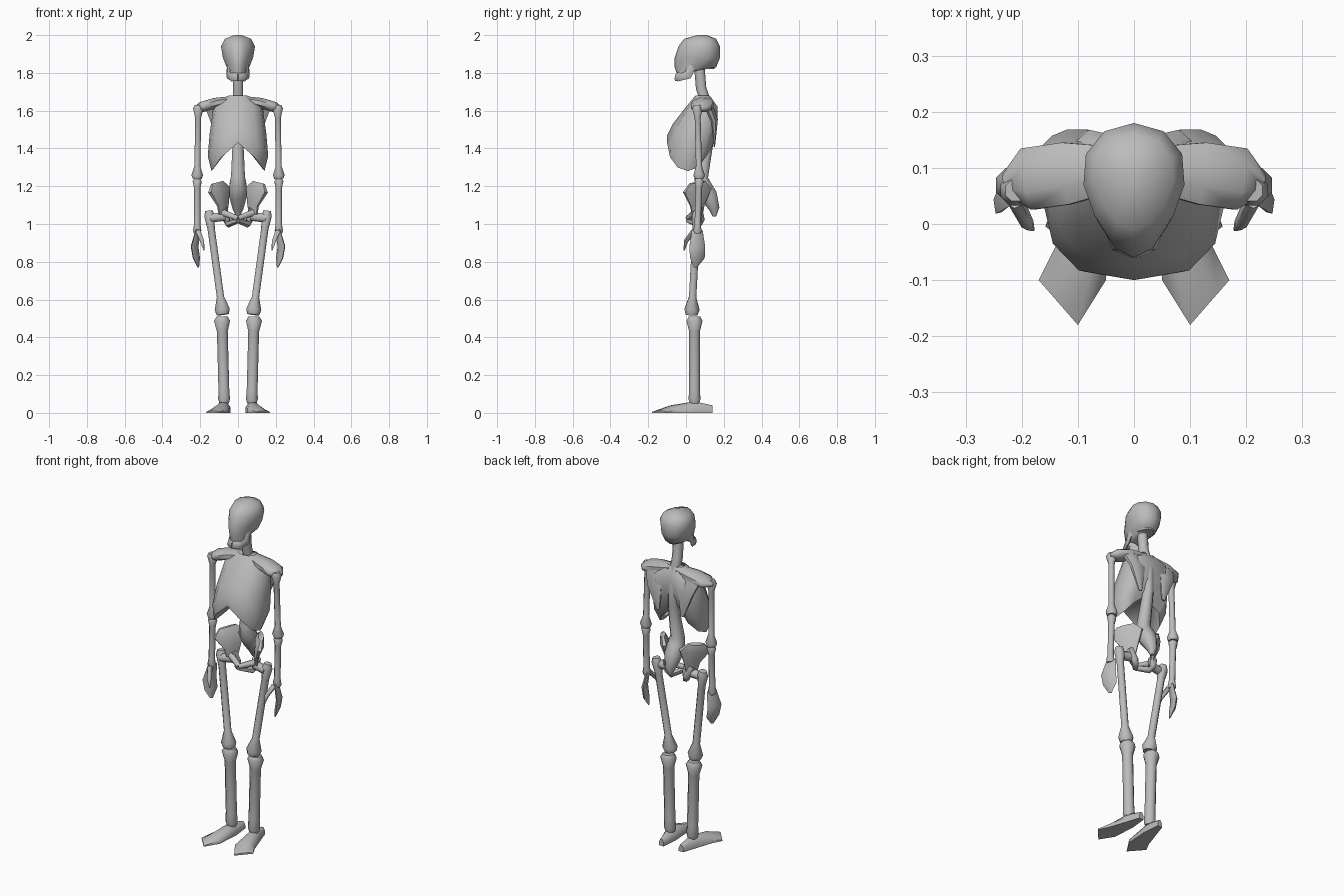
import bpy, bmesh
from math import sin, cos, pi, tau
from mathutils import Vector

if "Cube" in bpy.data.objects:
    bpy.data.objects.remove(bpy.data.objects["Cube"])

bone_grey = bpy.data.materials.new("bone_grey")
bone_grey.use_nodes = True
shader = bone_grey.node_tree.nodes["Principled BSDF"]
bone_grey.diffuse_color = shader.inputs["Base Color"].default_value = (.5, .5, .5, 1)


def skin(name, rings, closed=True, tip=None, mirror=True):
    """Join successive rings of points; a tip closes the last ring as a fan."""
    bm = bmesh.new()
    rows = [[bm.verts.new(point) for point in ring] for ring in rings]
    count = len(rows[0])
    pairs = [(i, (i + 1) % count) for i in range(count if closed else count - 1)]
    for low, high in zip(rows, rows[1:]):
        for i, j in pairs:
            bm.faces.new((low[i], low[j], high[j], high[i]))
    if tip:
        apex = bm.verts.new(tip)
        for i, j in pairs:
            bm.faces.new((rows[-1][i], rows[-1][j], apex))
    else:
        bm.faces.new(rows[0])
        bm.faces.new(rows[-1])
    bmesh.ops.recalc_face_normals(bm, faces=bm.faces)
    mesh = bpy.data.meshes.new(name)
    bm.to_mesh(mesh)
    bm.free()
    mesh.materials.append(bone_grey)
    part = bpy.data.objects.new(name, mesh)
    bpy.context.collection.objects.link(part)
    if mirror:
        part.modifiers.new("Mirror", "MIRROR")
    bpy.ops.object.select_all(action="DESELECT")
    part.select_set(True)
    bpy.context.view_layer.objects.active = part
    bpy.ops.object.shade_smooth_by_angle(angle=pi / 3)


def tube(name, stations, ref=(0, 1, 0), flat=1, sides=8, mirror=True):
    """Loft ellipses along a path of (x, y, z, radius); flat widens them toward ref."""
    centres = [Vector(station[:3]) for station in stations]
    last = len(centres) - 1
    rings = []
    for k, centre in enumerate(centres):
        radius = stations[k][3]
        along = centres[min(k + 1, last)] - centres[max(k - 1, 0)]
        across = Vector(ref).cross(along).normalized()
        wide = along.cross(across).normalized() * flat
        angles = [tau * (i + .5) / sides for i in range(sides)]
        rings.append([centre + (across * cos(a) + wide * sin(a)) * radius for a in angles])
    skin(name, rings, mirror=mirror)


def long_bone(name, start, end, top, shaft, bottom):
    """A straight shaft with a rounded knob at each end."""
    start, end = Vector(start), Vector(end)
    profile = [(0, top * .7), (.05, top), (.17, shaft),
               (.83, shaft), (.95, bottom), (1, bottom * .8)]
    tube(name, [(*start.lerp(end, f), radius) for f, radius in profile])


def half_oval(front, back, half, power=1, taper=0):
    """Points from the front centre round the left side to the back centre."""
    middle, reach = (front + back) / 2, (back - front) / 2
    for i in range(7):
        a = pi * i / 6
        width = half * max(sin(a), 0) ** power * (1 - taper * cos(a))
        yield a, (width if 0 < i < 6 else 0), middle - reach * cos(a)


# Skull: levels of height, front, back and half width, narrower at the face
skull = []
for z, front, back, half in [(1.8, -.05, 0, .04), (1.83, -.06, .16, .06),
                             (1.88, -.06, .18, .08), (1.94, -.04, .18, .09),
                             (1.98, -.01, .16, .07), (2, .06, .11, .02)]:
    skull.append([(x, y, z) for a, x, y in half_oval(front, back, half, taper=.2)])
skin("skull", skull, closed=False, tip=(0, .08, 2))

# Skull base and jaw
skull_base = [[(x, y, z) for a, x, y in half_oval(-.03, .15, half)]
              for z, half in [(1.84, .06), (1.82, .05)]]
skin("skull_base", skull_base, closed=False, tip=(0, .06, 1.82))
tube("jaw", [(.05, .03, 1.84, .01), (.05, .01, 1.79, .01),
             (.03, -.04, 1.78, .01), (0, -.05, 1.78, .01)],
     ref=(0, .3, 1), flat=2.5, sides=6)

# Spine from skull to tailbone
spine = [(.07, 1.84, .03), (.08, 1.72, .03), (.12, 1.6, .03), (.12, 1.45, .03),
         (.08, 1.25, .04), (.09, 1.2, .05), (.12, 1.15, .05), (.15, 1.08, .03), (.15, 1.04, .01)]
tube("spine", [(0, *station) for station in spine], mirror=False)

# Ribcage: lower levels dip at the sides, and the back has a groove at the spine
ribs = []
for z, front, back, half in [(1.68, .05, .13, .05), (1.62, 0, .18, .13),
                             (1.53, -.07, .18, .15), (1.47, -.1, .16, .16),
                             (1.43, -.1, .12, .14)]:
    dip = max(0, 1.58 - z)
    groove = (back - front) / 6
    ribs.append([(x, y - (groove if a == pi else 0), z - dip * sin(a))
                 for a, x, y in half_oval(front, back, half, power=.7)])
skin("ribcage", ribs, closed=False, tip=(0, .06, 1.46))

# Shoulders
tube("shoulder", [(.02, .1, 1.66, .02), (.12, .09, 1.64, .03),
                  (.19, .08, 1.62, .03), (.23, .07, 1.61, .01)], flat=2)
tube("shoulder_blade", [(.12, .12, 1.63, .06), (.1, .15, 1.55, .05),
                        (.08, .15, 1.41, .01)], flat=.4)

# Arms
elbow, wrist = (.216, .07, 1.24), (.216, .06, .95)
long_bone("upper_arm", (.21, .06, 1.63), elbow, .03, .017, .033)
long_bone("forearm", elbow, wrist, .026, .018, .024)
tube("hand", [(.21, .06, .97, .01), (.23, .06, .88, .015),
              (.22, .06, .82, .014), (.21, .05, .77, .003)],
     ref=(-.4, 1, 0), flat=3, sides=6)
tube("thumb", [(.21, .04, .96, .015), (.19, 0, .91, .012), (.18, -.01, .86, .003)], sides=6)

# Pelvis: flared wings and the lower ring
tube("hip_wing", [(.11, .06, 1.22, .015), (.1, .06, 1.18, .027),
                  (.08, .06, 1.1, .014), (.08, .06, 1.05, .01)],
     ref=(.6, -.8, 0), flat=3.5)
tube("pubic_bone", [(.08, .05, 1.06, .02), (0, .01, 1.03, .015)], sides=6)
tube("sitting_bone", [(.08, .06, 1.08, .025), (.06, .08, 1.02, .02),
                      (.05, .07, 1, .02), (0, .01, 1.02, .015)], ref=(0, .9, .3), sides=6)

# Legs
tube("hip_joint", [(.07, .06, 1.04, .025), (.15, .05, 1.03, .025)])
long_bone("thigh_bone", (.155, .06, 1.07), (.08, .03, .52), .03, .021, .043)
long_bone("shin_bone", (.085, .045, .51), (.073, .045, .05), .046, .031, .034)

# Foot: flat soled sections from heel to toe, outer and inner edge with a height
foot = []
for ox, oy, ix, iy, height in [(.08, .14, .05, .14, .04), (.11, .05, .04, .04, .06),
                               (.14, -.04, .05, -.1, .04), (.17, -.1, .1, -.18, .01)]:
    outer, inner, rise = Vector((ox, oy, 0)), Vector((ix, iy, 0)), Vector((0, 0, height))
    foot.append([outer, outer + rise / 2, outer.lerp(inner, .3) + rise,
                 outer.lerp(inner, .7) + rise, inner + rise / 2, inner])
skin("foot", foot)
